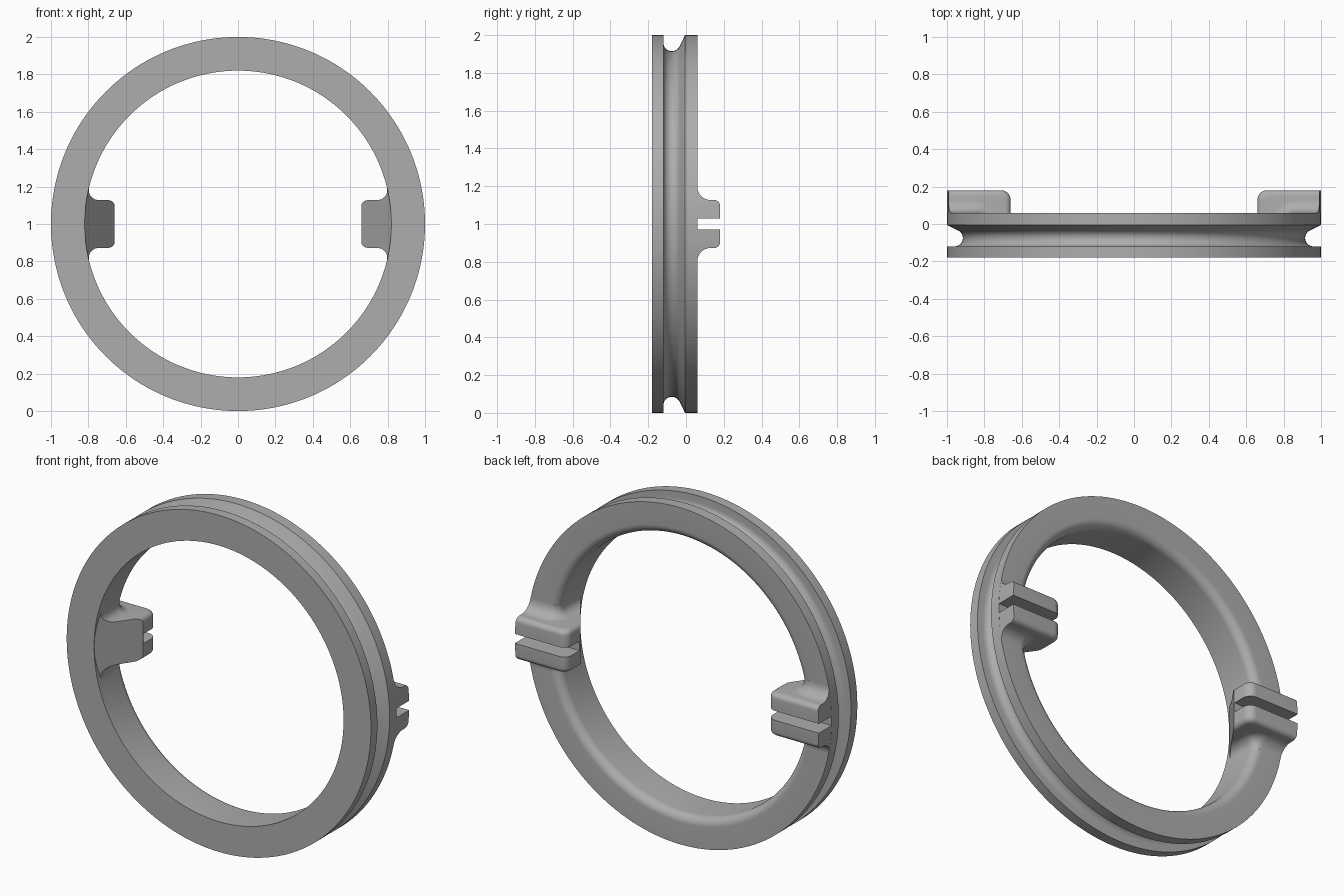
import bpy, bmesh
from math import sin, cos, pi, sqrt, radians
from mathutils import Vector, Matrix

cube = bpy.data.objects.get("Cube")
if cube:
    bpy.data.objects.remove(cube)

# Material
GREY = (0.42, 0.42, 0.42, 1)
grey = bpy.data.materials.new("plain grey")
grey.use_nodes = True
grey.diffuse_color = GREY
grey.node_tree.nodes["Principled BSDF"].inputs["Base Color"].default_value = GREY

# Main dimensions
R_OUT, R_IN = 1.0, 0.82
FRONT, BACK, REAR = -0.18, 0.06, 0.18
ROUND = 0.05        # rounded rear edge of the bore
TIP = 0.66          # inner end of each clip
HALF = 0.127        # half height of a clip
FILLET, EDGE = 0.07, 0.03
SLOT = 0.028        # half height of the slot


def finish(name, bm):
    bmesh.ops.recalc_face_normals(bm, faces=bm.faces)
    mesh = bpy.data.meshes.new(name)
    bm.to_mesh(mesh)
    bm.free()
    mesh.materials.append(grey)
    obj = bpy.data.objects.new(name, mesh)
    obj.location.z = 1
    bpy.context.collection.objects.link(obj)
    bpy.ops.object.select_all(action='DESELECT')
    obj.select_set(True)
    bpy.context.view_layer.objects.active = obj
    bpy.ops.object.shade_smooth_by_angle(angle=radians(32))
    return obj


def arc(cx, cy, r, start, end, steps):
    angles = [radians(start + (end - start) * i / steps) for i in range(steps + 1)]
    return [(cx + r * cos(a), cy + r * sin(a)) for a in angles]


# Grooved ring: (radius, y) profile turned about the y axis
def build_ring(segments=160):
    groove = arc(0.96, -0.075, 0.045, 270, 118, 12)
    profile = [(R_IN, FRONT), (R_OUT, FRONT), (R_OUT, -0.12)]
    profile += groove + [(R_OUT, -0.005), (R_OUT, BACK)]
    profile += arc(R_IN + ROUND, BACK - ROUND, ROUND, 90, 180, 8)
    bm = bmesh.new()
    rings = []
    for i in range(segments):
        a = 2 * pi * i / segments
        rings.append([bm.verts.new((r * cos(a), y, r * sin(a))) for r, y in profile])
    n = len(profile)
    for i in range(segments):
        a, b = rings[i], rings[(i + 1) % segments]
        for j in range(n):
            k = (j + 1) % n
            bm.faces.new((a[j], a[k], b[k], b[j]))
    finish("grooved_ring", bm)


# Horizontal outline of a clip, with a sloping front underside
def outline(z, tip, rear, corner):
    outer = sqrt(R_OUT ** 2 - z * z) - 0.0005
    slope = 0.05 - (tip - TIP) * 1.43
    pts = [(outer, 0.02), (outer, rear)]
    pts += arc(tip + corner, rear - corner, corner, 90, 180, 8)
    pts += [(tip, slope), (R_IN, FRONT + 0.001), (0.88, FRONT + 0.001), (0.88, 0.02)]
    return [Vector((x, y, z)) for x, y in pts]


# Layers from the fillet down to the slot
def clip_layers():
    layers = []
    for i in range(9):
        a = pi / 2 * i / 8
        z = HALF + FILLET * (1 - sin(a))
        d = FILLET * (1 - cos(a))
        layers.append(outline(z, sqrt(R_IN ** 2 - z * z) - d, BACK + d, ROUND + d))
    for i in range(7):
        a = pi / 2 * i / 6
        z = HALF - EDGE * (1 - cos(a))
        inset = EDGE * (1 - sin(a))
        layers.append(outline(z, TIP + inset, REAR - inset, ROUND - inset / 2))
    layers.append(outline(SLOT, TIP, REAR, ROUND))
    layers.append(outline(SLOT, TIP, 0.056, 0.002))
    lower = [[Vector((p.x, p.y, -p.z)) for p in layer] for layer in reversed(layers)]
    return layers + lower


def build_clip(name, side):
    bm = bmesh.new()
    loops = [[bm.verts.new(p) for p in layer] for layer in clip_layers()]
    n = len(loops[0])
    for a, b in zip(loops, loops[1:]):
        for j in range(n):
            k = (j + 1) % n
            bm.faces.new((a[j], a[k], b[k], b[j]))
    bm.faces.new(loops[0])
    bm.faces.new(loops[-1])
    bmesh.ops.remove_doubles(bm, verts=bm.verts, dist=0.00001)
    bmesh.ops.transform(bm, matrix=Matrix.Diagonal((side, 1, 1, 1)), verts=bm.verts)
    finish(name, bm)


build_ring()
build_clip("left_slotted_clip", 1)
build_clip("right_slotted_clip", -1)
